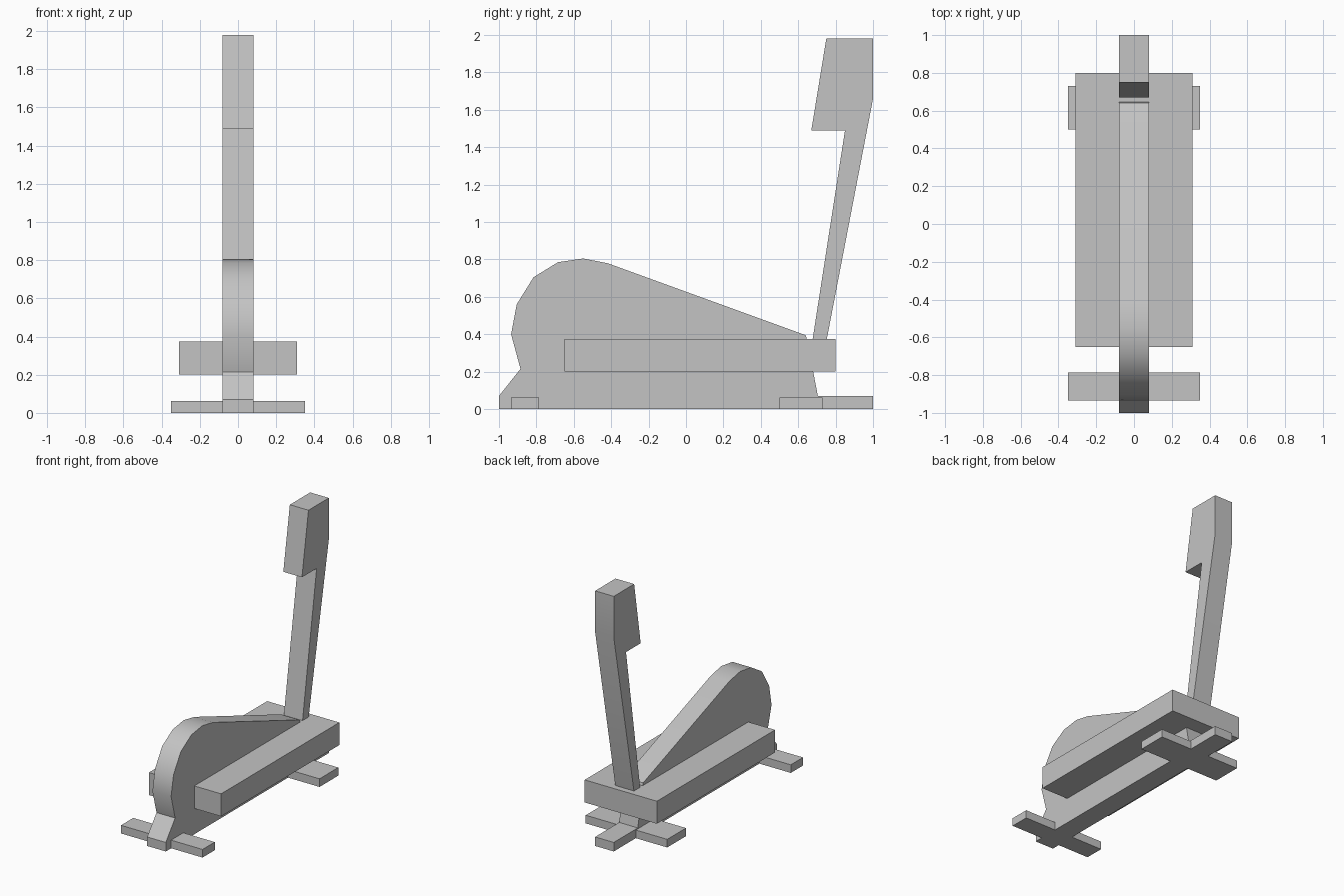
import bpy
import bmesh
import math
from mathutils import Matrix, Vector

default = bpy.data.objects.get("Cube")
if default:
    bpy.data.objects.remove(default, do_unlink=True)

grey = bpy.data.materials.new("plain grey")
grey.use_nodes = True
colour = (0.55, 0.55, 0.55, 1)
grey.diffuse_color = colour
grey.node_tree.nodes["Principled BSDF"].inputs["Base Color"].default_value = colour

HALF = 0.08  # half thickness of the housing and the mast


def finish(name, bm):
    bmesh.ops.recalc_face_normals(bm, faces=bm.faces)
    mesh = bpy.data.meshes.new(name)
    bm.to_mesh(mesh)
    bm.free()
    mesh.materials.append(grey)
    obj = bpy.data.objects.new(name, mesh)
    bpy.context.collection.objects.link(obj)
    return obj


def box(name, half_width, y0, y1, z0, z1):
    bm = bmesh.new()
    place = Matrix.Translation((0, (y0 + y1) / 2, (z0 + z1) / 2))
    size = Matrix.Diagonal((2 * half_width, y1 - y0, z1 - z0, 1))
    bmesh.ops.create_cube(bm, size=1, matrix=place @ size)
    return finish(name, bm)


def side_profile(name, points):
    """Extrude a (y, z) outline across the width."""
    bm = bmesh.new()
    face = bm.faces.new([bm.verts.new((-HALF, y, z)) for y, z in points])
    result = bmesh.ops.extrude_face_region(bm, geom=[face])
    verts = [g for g in result["geom"] if isinstance(g, bmesh.types.BMVert)]
    bmesh.ops.translate(bm, verts=verts, vec=Vector((2 * HALF, 0, 0)))
    obj = finish(name, bm)
    bpy.ops.object.select_all(action="DESELECT")
    obj.select_set(True)
    bpy.context.view_layer.objects.active = obj
    bpy.ops.object.shade_smooth_by_angle(angle=math.radians(30))
    return obj


# Rounded flywheel housing with its base and rear foot
side_profile("flywheel_housing", [
    (-1, 0), (-1, 0.07), (-0.885, 0.215), (-0.935, 0.4), (-0.905, 0.56),
    (-0.815, 0.705), (-0.685, 0.785), (-0.55, 0.805), (-0.42, 0.78),
    (0.64, 0.395), (0.65, 0.36), (0.68, 0.2), (0.705, 0.07), (1, 0.07), (1, 0)])

# Leaning mast with the console at its top
side_profile("mast_and_console", [
    (0.675, 0.36), (0.85, 1.49), (0.67, 1.49), (0.75, 1.98),
    (1, 1.98), (1, 1.66), (0.75, 0.36)])

# Wide pedal deck and the two cross feet
box("pedal_deck", 0.31, -0.65, 0.8, 0.2, 0.375)
box("front_cross_foot", 0.35, -0.935, -0.785, 0, 0.063)
box("rear_cross_foot", 0.35, 0.5, 0.73, 0, 0.063)
